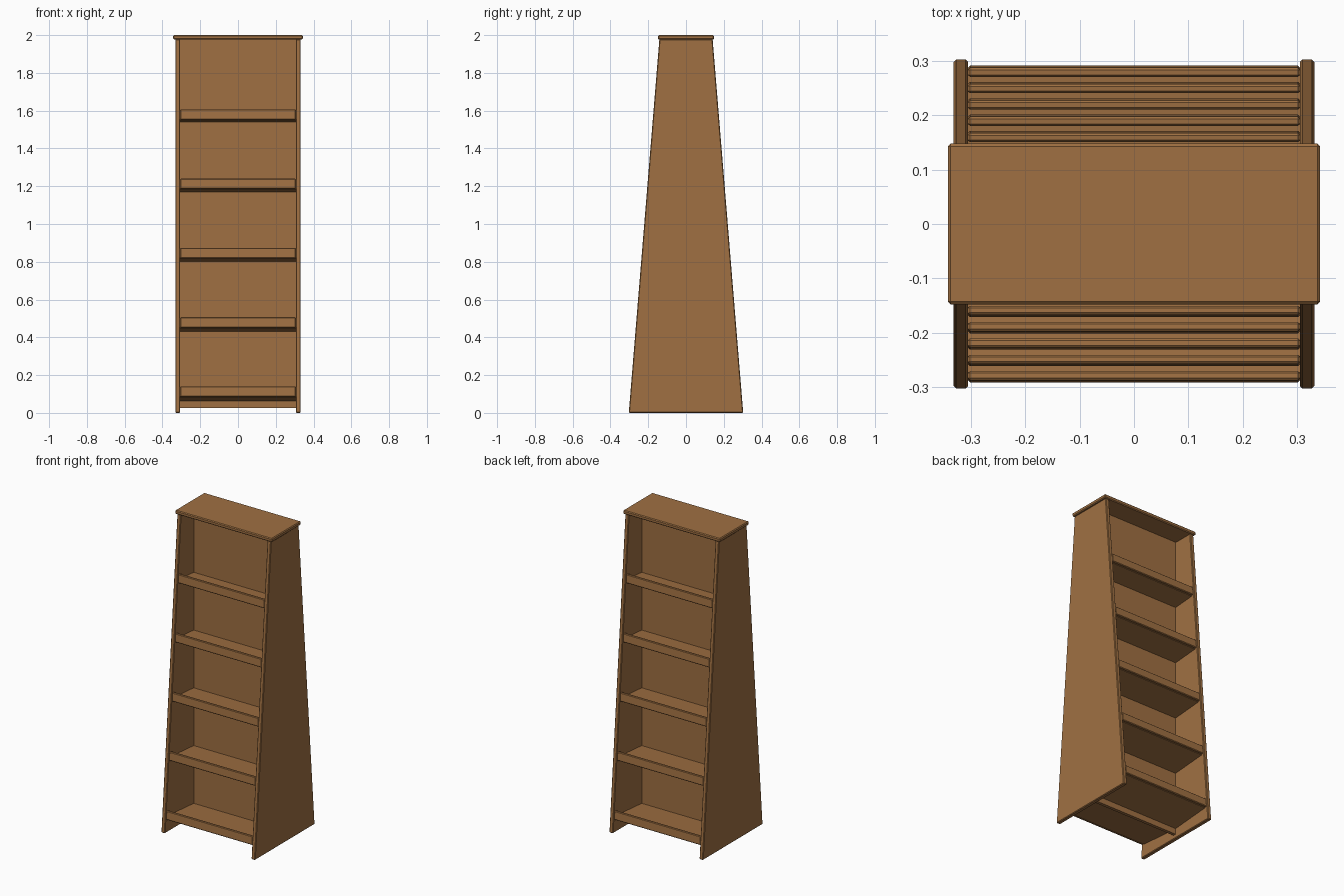
import bpy
import bmesh
from math import atan
from mathutils import Vector

cube = bpy.data.objects.get("Cube")
if cube:
    bpy.data.objects.remove(cube, do_unlink=True)

# Single wood colour
wood = bpy.data.materials.new("warm_brown_wood")
wood.use_nodes = True
colour = (0.35, 0.163, 0.055, 1)
wood.diffuse_color = colour
bsdf = next(n for n in wood.node_tree.nodes if n.type == "BSDF_PRINCIPLED")
bsdf.inputs["Base Color"].default_value = colour
bsdf.inputs["Roughness"].default_value = 0.7


def board(name, profile, x0, x1, bevel=0.004):
    """Extrude a (y, z) outline from x0 to x1 and ease its edges."""
    bm = bmesh.new()
    face = bm.faces.new([bm.verts.new((x0, y, z)) for y, z in profile])
    grown = bmesh.ops.extrude_face_region(bm, geom=[face])["geom"]
    bmesh.ops.translate(bm, vec=(x1 - x0, 0, 0),
                        verts=[v for v in grown if isinstance(v, bmesh.types.BMVert)])
    bmesh.ops.recalc_face_normals(bm, faces=bm.faces)
    mesh = bpy.data.meshes.new(name)
    bm.to_mesh(mesh)
    bm.free()
    mesh.materials.append(wood)
    obj = bpy.data.objects.new(name, mesh)
    bpy.context.collection.objects.link(obj)
    if bevel:
        mod = obj.modifiers.new("eased_edges", "BEVEL")
        mod.width = bevel
        mod.segments = 1
    return obj


def rectangle(half_depth, z0, z1):
    return [(-half_depth, z0), (half_depth, z0), (half_depth, z1), (-half_depth, z1)]


BASE, TOP, HEIGHT = 0.303, 0.141, 1.978
SLOPE = (BASE - TOP) / HEIGHT
INNER = 0.306

# Tapered side panels
for side, sign in (("left", 1), ("right", -1)):
    board(side + "_side_panel",
          [(-BASE, 0), (BASE, 0), (TOP, HEIGHT), (-TOP, HEIGHT)],
          sign * INNER, sign * 0.332)

# Top board and central divider
board("top_board", rectangle(0.148, 1.976, 2.0), -0.343, 0.343, 0.005)
board("centre_panel", rectangle(0.01, 0.025, HEIGHT), -INNER, INNER, 0)

# Tilted shelves with raised lips, square to the sloping edges
angle = atan(SLOPE)
outward = Vector((1, SLOPE)).normalized()
upward = Vector((-outward.y, outward.x))
LIP_DEPTH, LIP_HEIGHT, SHELF_THICKNESS = 0.017, 0.055, 0.02

for level in range(5):
    z = 0.085 + level * 0.367
    front = Vector((BASE - SLOPE * z - 0.004, z))
    back = front - outward * LIP_DEPTH
    inner = front - outward * (front.x - 0.005)
    lip = [front, front + upward * LIP_HEIGHT, back + upward * LIP_HEIGHT, back]
    shelf = [back, back + upward * SHELF_THICKNESS,
             inner + upward * SHELF_THICKNESS, inner]
    for face, sign in (("front", -1), ("back", 1)):
        for part, outline, bevel in (("lip", lip, 0.004), ("shelf", shelf, 0)):
            board(f"{face}_{part}_{level + 1}",
                  [(sign * p.x, p.y) for p in outline], -INNER, INNER, bevel)
